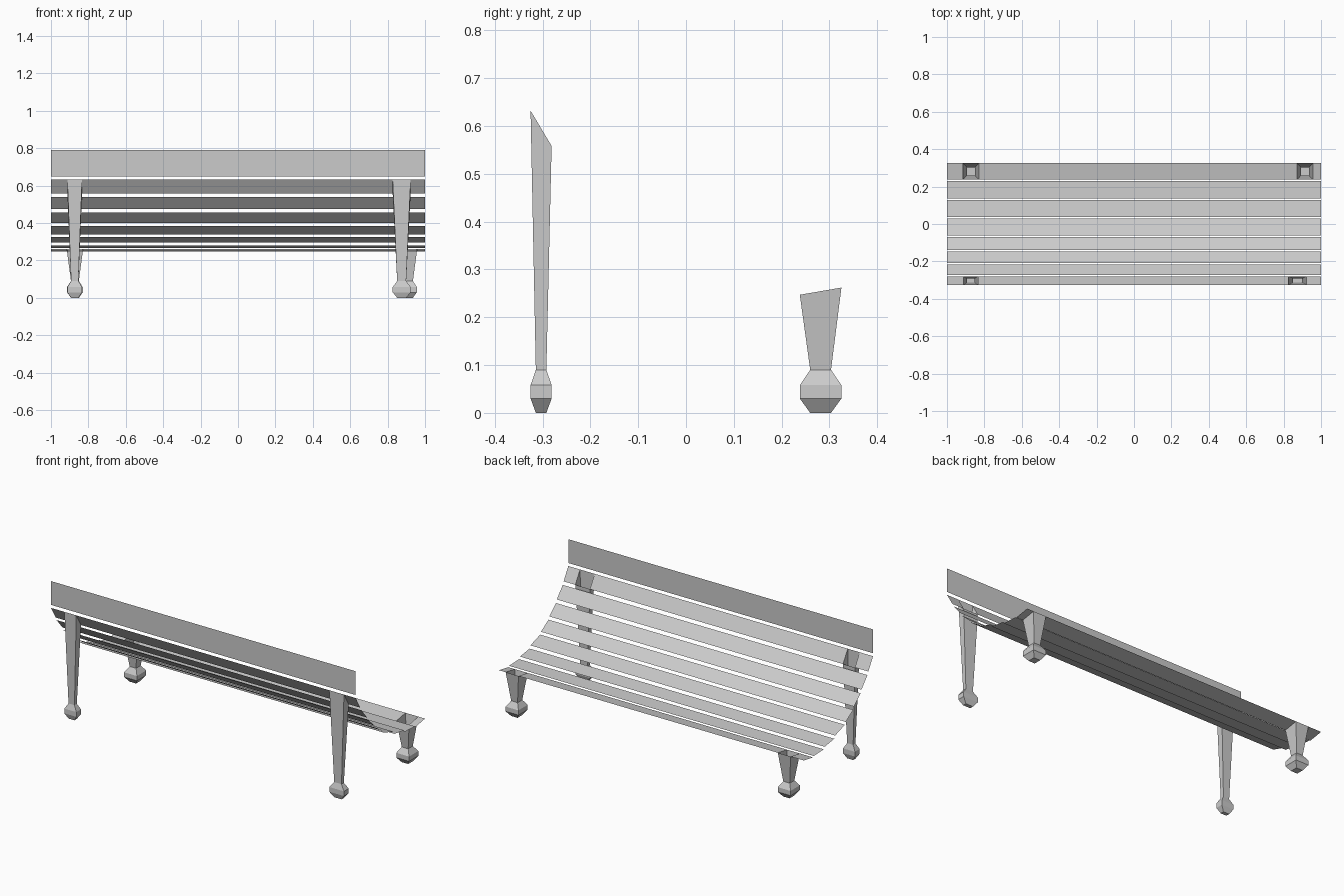
import bpy
import bmesh

if "Cube" in bpy.data.objects:
    bpy.data.objects.remove(bpy.data.objects["Cube"])

# Slat profile, back to front: (y0, z0, y1, z1)
SLATS = [
    (-0.325, 0.791, -0.325, 0.650),
    (-0.325, 0.632, -0.281, 0.558),
    (-0.273, 0.540, -0.217, 0.475),
    (-0.209, 0.457, -0.147, 0.401),
    (-0.139, 0.385, -0.069, 0.340),
    (-0.061, 0.326, 0.030, 0.297),
    (0.038, 0.281, 0.128, 0.268),
    (0.137, 0.256, 0.230, 0.252),
    (0.238, 0.247, 0.325, 0.262),
]
# Slats whose faces are drawn down into open-topped legs: x spans
LEGS = {1: [(-0.912, -0.834), (0.827, 0.923)],
        8: [(-0.914, -0.830), (0.872, 0.956)]}
# Leg rings below the slat: (height, scale)
RINGS = [(0.09, 0.5), (0.058, 1.0), (0.03, 1.0), (0.0, 0.5)]


def finish(bm, name):
    bmesh.ops.remove_doubles(bm, verts=bm.verts, dist=0.0001)
    mesh = bpy.data.meshes.new(name)
    bm.to_mesh(mesh)
    bm.free()
    bpy.context.collection.objects.link(bpy.data.objects.new(name, mesh))


def make_slat(index, slat):
    """Thin board, left open where a leg joins it."""
    y0, z0, y1, z1 = slat
    bm = bmesh.new()
    spans = LEGS.get(index, [])
    xs = [-1.0] + [x for span in spans for x in span] + [1.0]
    for a, b in zip(xs[0::2], xs[1::2]):
        bm.faces.new([bm.verts.new(p) for p in
                      ((a, y1, z1), (b, y1, z1), (b, y0, z0), (a, y0, z0))][::-1])
    finish(bm, f"{'backrest' if index < 5 else 'seat'}_slat_{index + 1}")


def make_leg(name, span, slat):
    """Tapered hollow leg with a faceted foot."""
    y0, z0, y1, z1 = slat
    cx, cy = sum(span) / 2, (y0 + y1) / 2
    hx, hy = (span[1] - span[0]) / 2, (y1 - y0) / 2
    bm = bmesh.new()
    corners = [(-1, -1), (1, -1), (1, 1), (-1, 1)]
    rings = [[bm.verts.new((cx + i * hx, cy + j * hy, z0 if j < 0 else z1))
              for i, j in corners]]
    for z, s in RINGS:
        rings.append([bm.verts.new((cx + i * hx * s, cy + j * hy * s, z))
                      for i, j in corners])
    for up, low in zip(rings, rings[1:]):
        for k in range(4):
            n = (k + 1) % 4
            bm.faces.new((up[k], low[k], low[n], up[n]))
    bm.faces.new(rings[-1][::-1])
    finish(bm, name)


for index, slat in enumerate(SLATS):
    make_slat(index, slat)
    for side, span in zip(("left", "right"), LEGS.get(index, [])):
        make_leg(f"{'tall' if index == 1 else 'short'}_leg_{side}", span, slat)
